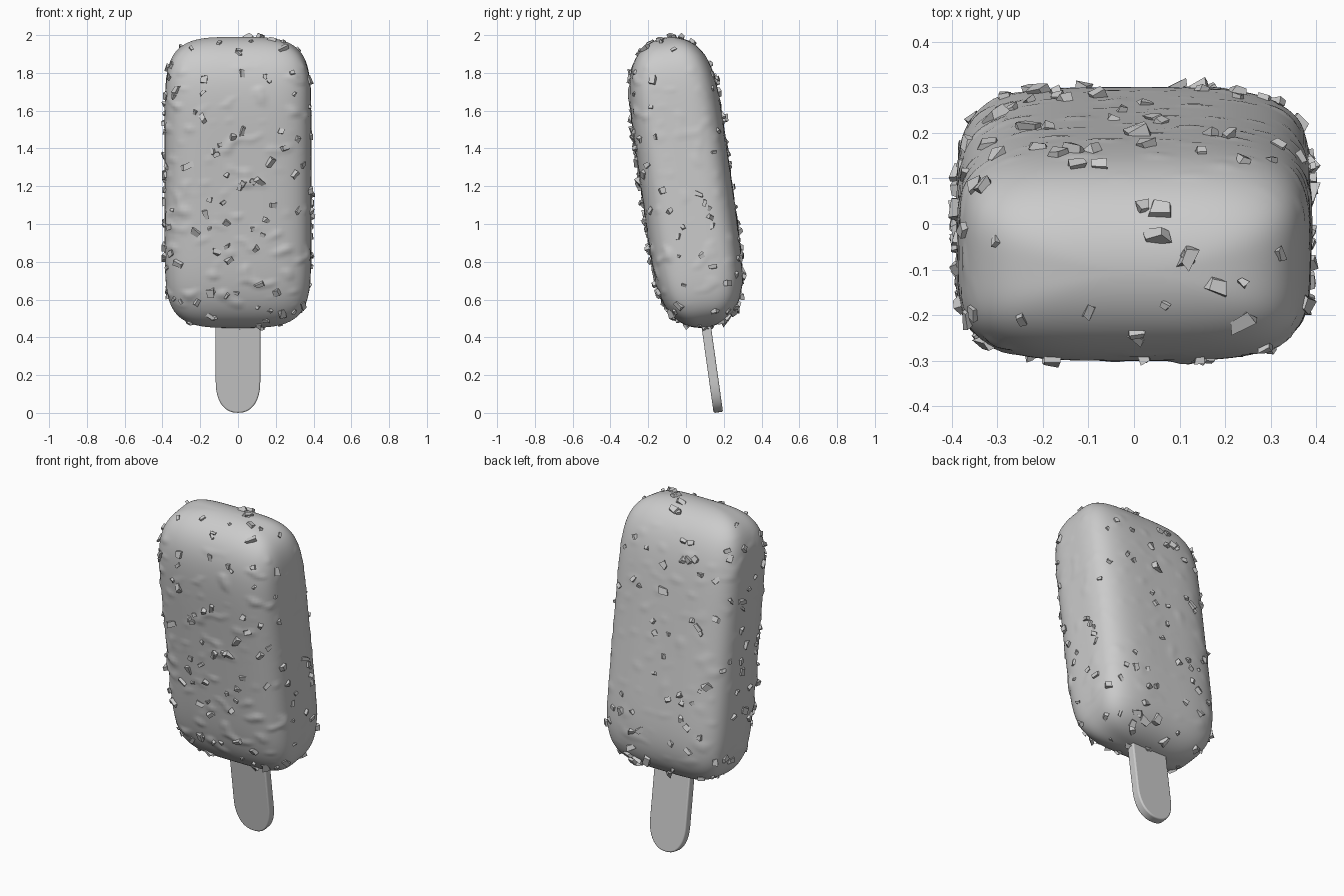
import bpy, bmesh, math, random
from mathutils import Vector, Matrix, noise

if "Cube" in bpy.data.objects:
    bpy.data.objects.remove(bpy.data.objects["Cube"])

random.seed(7)
TILT = math.radians(8)
CENTRE = (0, 0, 1.22)
HALF_LEN, HALF_W, HALF_T = 0.775, 0.388, 0.241
RINGS, SEGS = 150, 144


def add_object(name, bm):
    bmesh.ops.recalc_face_normals(bm, faces=bm.faces)
    mesh = bpy.data.meshes.new(name)
    bm.to_mesh(mesh)
    bm.free()
    obj = bpy.data.objects.new(name, mesh)
    bpy.context.collection.objects.link(obj)
    obj.location = CENTRE
    obj.rotation_euler = (TILT, 0, 0)
    return obj


def shade(obj, degrees):
    bpy.ops.object.select_all(action='DESELECT')
    obj.select_set(True)
    bpy.context.view_layer.objects.active = obj
    bpy.ops.object.shade_smooth_by_angle(angle=math.radians(degrees))


# Coated bar: stacked rounded-rectangle rings that close at both ends
bm = bmesh.new()
rings = []
for i in range(1, RINGS):
    s = math.sin(-math.pi / 2 + math.pi * i / RINGS)
    a = HALF_W * (1 - abs(s) ** 8) ** (1 / 3.2)
    b = HALF_T * (1 - abs(s) ** 6) ** 0.5
    ring = []
    for j in range(SEGS):
        t = 2 * math.pi * j / SEGS
        c, d = math.cos(t), math.sin(t)
        r = (abs(c) ** 3.9 + abs(d) ** 3.9) ** (-1 / 3.9)
        ring.append(bm.verts.new((a * c * r, b * d * r, HALF_LEN * s)))
    rings.append(ring)
for low, high in zip(rings, rings[1:]):
    for j in range(SEGS):
        k = (j + 1) % SEGS
        bm.faces.new((low[j], low[k], high[k], high[j]))
for ring, z in ((rings[0], -HALF_LEN), (rings[-1], HALF_LEN)):
    tip = bm.verts.new((0, 0, z))
    for j in range(SEGS):
        bm.faces.new((ring[j], ring[(j + 1) % SEGS], tip))
bmesh.ops.recalc_face_normals(bm, faces=bm.faces)
bm.normal_update()

# Soft lumps under the coating, strongest on the front
moves = []
for v in bm.verts:
    p = v.co
    n = noise.noise(Vector((p.x * 12, p.y * 12, p.z * 17)))
    fade = max(0, min(1, (0.68 - abs(p.z)) / 0.1))
    amount = 0.022 if v.normal.y < -0.3 else 0.008
    moves.append(v.normal * max(0, n - 0.22) * amount * fade)
for v, m in zip(bm.verts, moves):
    v.co += m

# Choose chip positions evenly over the surface
faces = list(bm.faces)
picks = random.choices(faces, weights=[f.calc_area() for f in faces], k=190)
spots = [(f.calc_center_median(), f.normal.copy()) for f in picks]
shade(add_object("ice_cream_bar", bm), 60)

# Nut chips: small irregular blocks half sunk into the coating
bm = bmesh.new()
for pos, normal in spots:
    size = random.uniform(0.009, 0.02)
    dims = (size * random.uniform(0.6, 1.0), size * random.uniform(0.8, 1.4),
            size * random.uniform(0.5, 0.8))
    tip = (Matrix.Rotation(random.uniform(-0.5, 0.5), 4, 'X')
           @ Matrix.Rotation(random.uniform(-0.5, 0.5), 4, 'Y')
           @ Matrix.Rotation(random.uniform(0, 6.28), 4, 'Z'))
    place = (Matrix.Translation(pos + normal * 0.002)
             @ normal.to_track_quat('Z', 'Y').to_matrix().to_4x4()
             @ tip @ Matrix.Diagonal((*dims, 1)))
    chip = bmesh.ops.create_cube(bm, size=2)["verts"]
    for v in chip:
        v.co += Vector([random.uniform(-0.4, 0.4) for _ in range(3)])
        v.co = place @ v.co
add_object("nut_chips", bm)

# Flat stick with a rounded lower end
bm = bmesh.new()
W, END, BOTTOM, TOP, DEPTH = 0.118, 0.17, -1.229, -0.45, 0.05
outline = [(W, TOP)]
for i in range(33):
    t = math.pi * i / 32
    c, d = math.cos(t), math.sin(t)
    x = math.copysign(abs(c) ** 0.87, c) * W
    outline.append((x, BOTTOM + END * (1 - d ** 0.87)))
outline.append((-W, TOP))
face = bm.faces.new([bm.verts.new((x, -DEPTH / 2, z)) for x, z in outline])
new = bmesh.ops.extrude_face_region(bm, geom=[face])["geom"]
bmesh.ops.translate(bm, vec=(0, DEPTH, 0),
                    verts=[g for g in new if isinstance(g, bmesh.types.BMVert)])
stick = add_object("stick", bm)
bevel = stick.modifiers.new("soft_edges", 'BEVEL')
bevel.width, bevel.segments = 0.008, 3
bevel.limit_method, bevel.angle_limit = 'ANGLE', math.radians(50)
shade(stick, 35)
